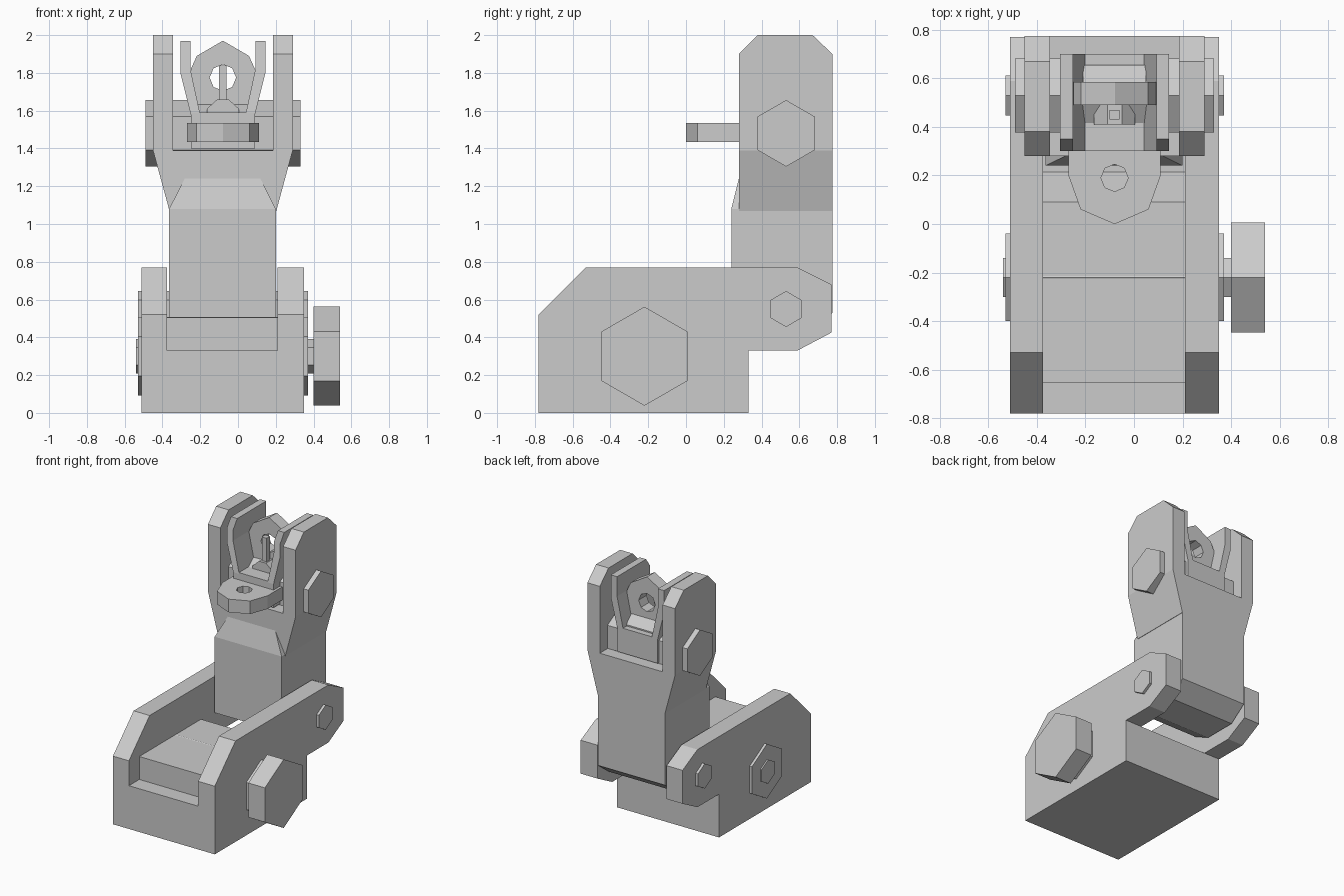
import bpy, bmesh, math
from mathutils import Vector

cube = bpy.data.objects.get("Cube")
if cube:
    bpy.data.objects.remove(cube, do_unlink=True)

grey = bpy.data.materials.new("plain grey")
grey.use_nodes = True
colour = (0.6, 0.6, 0.6, 1)
grey.diffuse_color = colour
grey.node_tree.nodes["Principled BSDF"].inputs["Base Color"].default_value = colour

MID = -0.08  # middle plane of the sight body


def prism(name, points, axis, lo, hi, edit=None):
    """Extrude a 2D outline along an axis; outline uses the other two axes in order."""
    place = {"x": lambda p, t: (t, p[0], p[1]),
             "y": lambda p, t: (p[0], t, p[1]),
             "z": lambda p, t: (p[0], p[1], t)}[axis]
    bm = bmesh.new()
    ends = [[bm.verts.new(place(p, t)) for p in points] for t in (lo, hi)]
    bm.faces.new(ends[0])
    bm.faces.new(ends[1])
    n = len(points)
    for i in range(n):
        j = (i + 1) % n
        bm.faces.new((ends[0][i], ends[0][j], ends[1][j], ends[1][i]))
    if edit:
        for v in bm.verts:
            edit(v.co)
    bmesh.ops.recalc_face_normals(bm, faces=bm.faces)
    mesh = bpy.data.meshes.new(name)
    bm.to_mesh(mesh)
    bm.free()
    obj = bpy.data.objects.new(name, mesh)
    mesh.materials.append(grey)
    bpy.context.collection.objects.link(obj)
    return obj


def ngon(a, b, radius, sides=6):
    """Regular outline with one corner pointing up."""
    return [(a + radius * math.sin(math.tau * i / sides),
             b + radius * math.cos(math.tau * i / sides)) for i in range(sides)]


def box(a0, a1, b0, b1):
    return [(a0, b0), (a1, b0), (a1, b1), (a0, b1)]


def mirrored(half):
    """Close an outline from its +x half, mirrored about the middle plane."""
    return [(MID + a, b) for a, b in half] + [(MID - a, b) for a, b in reversed(half)]


def drill(obj, cutter):
    mod = obj.modifiers.new("hole", "BOOLEAN")
    mod.object = cutter
    mod.solver = "EXACT"
    cutter.hide_render = True
    bpy.context.view_layer.objects.active = obj
    bpy.ops.object.modifier_apply(modifier=mod.name)
    bpy.data.objects.remove(cutter, do_unlink=True)


# Base: two side plates and a stepped block between them
plate = [(-.78, 0), (.33, 0), (.33, .33), (.59, .33), (.77, .425),
         (.77, .68), (.59, .77), (-.53, .77), (-.78, .52)]
prism("right_base_plate", plate, "x", -.51, -.375)
prism("left_base_plate", plate, "x", .21, .35)
prism("base_block", [(-.78, 0), (.33, 0), (.33, .33), (.215, .33), (.09, .505),
                     (-.655, .505), (-.655, .33), (-.78, .33)], "x", -.375, .21)

# Clamp screw with its head, nut and knob
prism("clamp_nut", ngon(-.22, .3, .208), "x", -.53, .37)
prism("clamp_screw", ngon(-.22, .3, .092), "x", -.54, .42)
prism("clamp_knob", ngon(-.22, .3, .262), "x", .4, .54)

# Hinge pin
prism("hinge_pin", ngon(.53, .55, .095), "x", -.53, .37)

# Folding post: lower shank, front bevel and flared neck
prism("post_shank", [(.24, .5), (.38, .43), (.64, .43), (.775, .53),
                     (.775, 1.08), (.24, 1.08)], "x", -.365, .2)


def taper(co):
    if co.z > 1.2:
        co.x = MID + (co.x - MID) * .71


prism("post_front_bevel", [(.24, 1.08), (.3, 1.08), (.3, 1.24), (.28, 1.24)],
      "x", -.365, .2, taper)
prism("post_neck", mirrored([(.283, 1.07), (.37, 1.39)]), "y", .28, .775)

# Protective ears on both sides of the neck
ear = [(.28, 1.39), (.775, 1.39), (.775, 1.9), (.67, 2), (.38, 2), (.28, 1.9)]
for side, s in (("right", -1), ("left", 1)):
    prism(side + "_ear", ear, "x", *sorted((MID + s * .265, MID + s * .37)))

# Cross pin through the ears
prism("aperture_pin", ngon(.53, 1.48, .176), "x", -.49, .33)


# Upright aperture: body, flared wings, ring
def slope_front(co):
    if co.z > 1.95 and co.y < .4:
        co.y = .35


prism("aperture_body", mirrored([(.17, 1.4), (.17, 1.59)]), "y", .3, .7)
wing = [(.17, 1.58), (.225, 1.8), (.225, 1.9), (.225, 1.97),
        (.172, 1.97), (.172, 1.9), (.172, 1.82), (.12, 1.58)]
for side, s in (("right", -1), ("left", 1)):
    prism(side + "_wing", [(MID + s * a, b) for a, b in wing], "y", .3, .7, slope_front)

ring = prism("aperture_ring", mirrored([(.12, 1.56), (.17, 1.77), (.17, 1.82),
                                        (.138, 1.89), (.001, 1.97)]), "y", .49, .585)
drill(ring, prism("ring_cutter", ngon(MID, 1.775, .07, 8), "y", .4, .7))
prism("ring_rear_ramp", [(.58, 1.57), (.655, 1.57), (.655, 1.6), (.58, 1.66)],
      "x", MID - .13, MID + .13)

# Thin aiming blade on a wedge foot
prism("blade_foot", mirrored([(.085, 1.58), (.085, 1.61), (.03, 1.66)]), "y", .41, .49)
prism("aiming_blade", box(MID - .02, MID + .02, 1.6, 1.84), "y", .43, .47)

# Folded aperture lying flat at the front
flat = prism("flat_aperture", mirrored([(.19, .45), (.19, .3), (.19, .2),
                                        (.14, .06), (.001, 0)]), "z", 1.435, 1.535)
drill(flat, prism("flat_cutter", ngon(MID, .19, .056, 8), "z", 1.3, 1.7))
